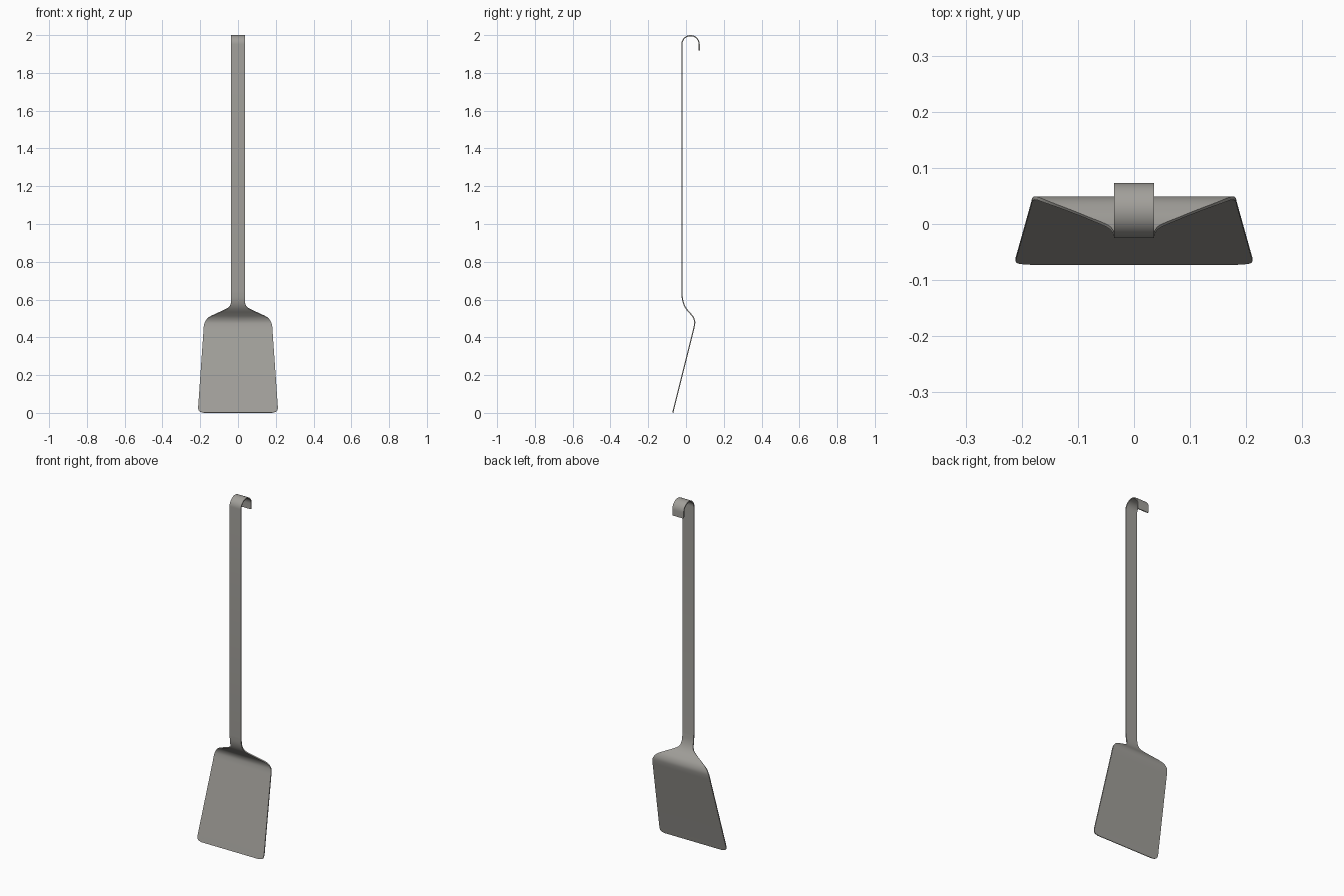
import bpy, bmesh, math
from mathutils import Vector

cube = bpy.data.objects.get("Cube")
if cube:
    bpy.data.objects.remove(cube, do_unlink=True)

# Brushed steel
steel = bpy.data.materials.new("warm_grey_steel")
steel.use_nodes = True
colour = (0.36, 0.35, 0.325, 1)
steel.diffuse_color = colour
steel.node_tree.nodes["Principled BSDF"].inputs["Base Color"].default_value = colour

THICKNESS = 0.006
HANDLE_Y = -0.022
HOOK_RADIUS = 0.046


def smooth_path(points, steps):
    """Pass a smooth curve through the points."""
    pts = [Vector(p) for p in points]
    pts = [2 * pts[0] - pts[1]] + pts + [2 * pts[-1] - pts[-2]]
    path = []
    for a, b, c, d in zip(pts, pts[1:], pts[2:], pts[3:]):
        for i in range(steps):
            t = i / steps
            path.append(0.5 * (2 * b + (c - a) * t + (2 * a - 5 * b + 4 * c - d) * t * t
                               + (3 * b - a - 3 * c + d) * t ** 3))
    return path + [pts[-2]]


# Each row is (half width, y, z), running from the blade tip upwards
blade_tip = [(0.18, -0.07, 0.001), (0.197, -0.069, 0.005),
             (0.208, -0.067, 0.013), (0.211, -0.063, 0.03)]
shoulder = [(0.183, 0.037, 0.43), (0.181, 0.044, 0.46), (0.174, 0.046, 0.483),
            (0.155, 0.039, 0.505), (0.115, 0.024, 0.525), (0.075, 0.008, 0.543),
            (0.047, -0.004, 0.56), (0.038, -0.013, 0.58), (0.036, -0.019, 0.605),
            (0.036, HANDLE_Y, 0.64)]
rows = smooth_path(blade_tip, 3) + smooth_path(shoulder, 4)

# Handle top bent over backwards into a hook
top = 2 - THICKNESS / 2 - HOOK_RADIUS
for i in range(25):
    a = math.pi * (1 - i / 24)
    rows.append(Vector((0.036, HANDLE_Y + HOOK_RADIUS * (1 + math.cos(a)),
                        top + HOOK_RADIUS * math.sin(a))))
rows += [Vector((0.036, rows[-1].y, z)) for z in (1.925, 1.918)]
rows[-1].x = 0.033

# One continuous sheet with a centre line
bm = bmesh.new()
grid = [[bm.verts.new((side * r.x, r.y, r.z)) for side in (-1, 0, 1)] for r in rows]
for low, high in zip(grid, grid[1:]):
    for i in range(2):
        bm.faces.new((low[i], low[i + 1], high[i + 1], high[i]))
bm.normal_update()
mesh = bpy.data.meshes.new("spatula")
bm.to_mesh(mesh)
bm.free()
mesh.materials.append(steel)
spatula = bpy.data.objects.new("spatula", mesh)
bpy.context.collection.objects.link(spatula)

# Sheet thickness
solid = spatula.modifiers.new("thickness", "SOLIDIFY")
solid.thickness = THICKNESS
solid.offset = 0
bpy.ops.object.select_all(action="DESELECT")
bpy.context.view_layer.objects.active = spatula
spatula.select_set(True)
bpy.ops.object.modifier_apply(modifier="thickness")
bpy.ops.object.shade_smooth_by_angle(angle=math.radians(40))
